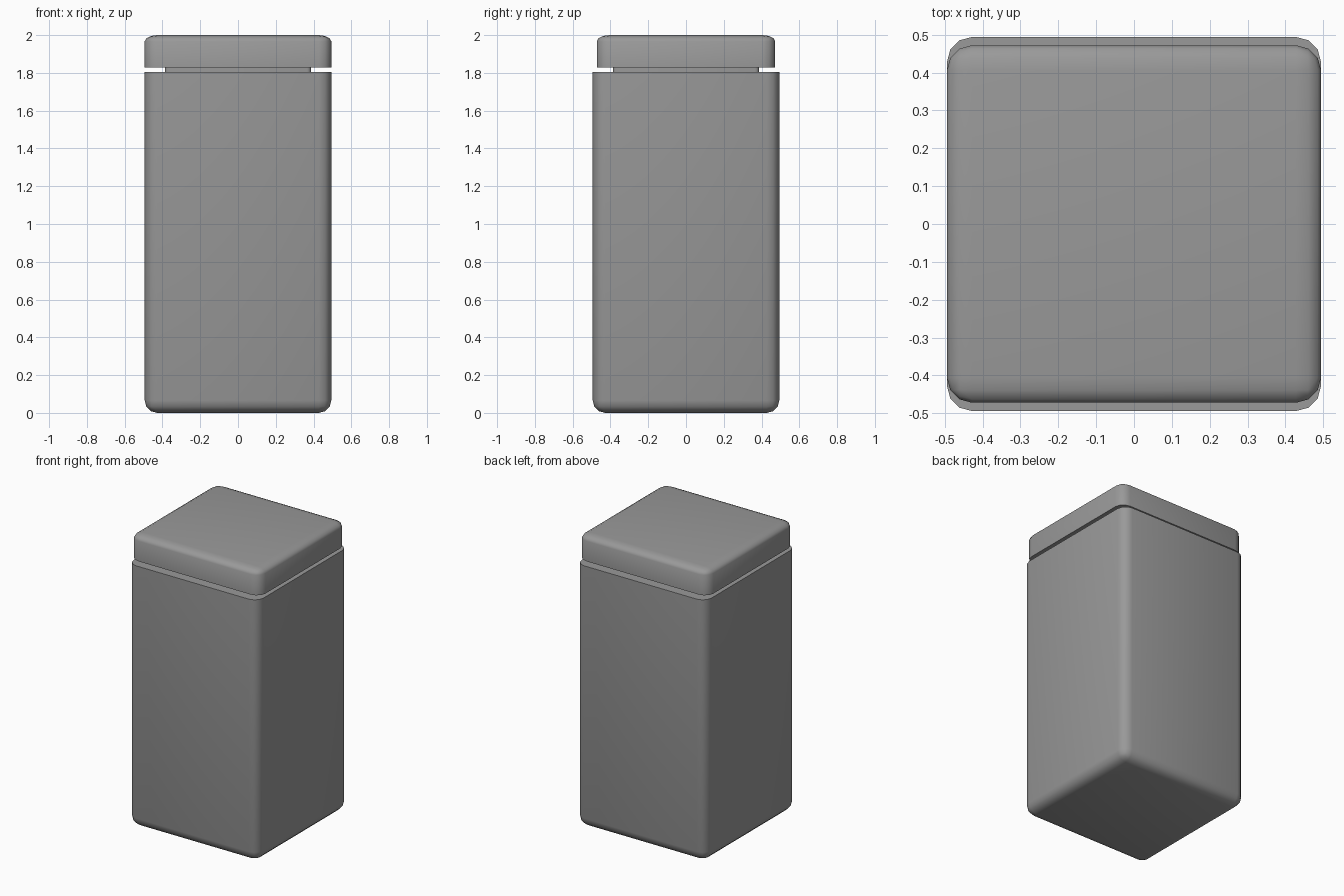
import bpy, bmesh

if "Cube" in bpy.data.objects:
    bpy.data.objects.remove(bpy.data.objects["Cube"])

# Dark grey finish shared by all parts
grey = bpy.data.materials.new("dark_grey")
grey.diffuse_color = (0.32, 0.32, 0.32, 1)
grey.use_nodes = True
grey.node_tree.nodes["Principled BSDF"].inputs["Base Color"].default_value = grey.diffuse_color


def rounded_box(name, half_x, half_y, z0, z1, radius, z_radius=None, round_end=None):
    """Box with rounded upright edges; round_end -1 / 1 also rounds the bottom / top rim."""
    squash = (z_radius or radius) / radius
    height = (z1 - z0) / squash
    bm = bmesh.new()
    bmesh.ops.create_cube(bm, size=1)
    bmesh.ops.scale(bm, verts=bm.verts, vec=(half_x * 2, half_y * 2, height))
    edges = []
    for e in bm.edges:
        za, zb = (v.co.z for v in e.verts)
        if za * zb < 0 or (round_end and za * round_end > 0):
            edges.append(e)
    bmesh.ops.bevel(bm, geom=edges, offset=radius, offset_type='OFFSET',
                    segments=3, profile=0.5, affect='EDGES')
    for v in bm.verts:
        v.co.z = v.co.z * squash + (z0 + z1) / 2
    bmesh.ops.recalc_face_normals(bm, faces=bm.faces)
    mesh = bpy.data.meshes.new(name)
    bm.to_mesh(mesh)
    bm.free()
    mesh.materials.append(grey)
    obj = bpy.data.objects.new(name, mesh)
    bpy.context.collection.objects.link(obj)
    bpy.ops.object.select_all(action='DESELECT')
    obj.select_set(True)
    bpy.context.view_layer.objects.active = obj
    bpy.ops.object.shade_smooth_by_angle(angle=0.9)
    return obj


# Tall container with rounded base and flat, sharp upper rim
rounded_box("container_body", 0.494, 0.494, 0.0, 1.805, 0.066, round_end=-1)
# Recessed neck showing in the gap
rounded_box("neck", 0.386, 0.386, 1.79, 1.84, 0.02)
# Lid, slightly narrower front to back, softly rounded on top
rounded_box("lid", 0.494, 0.472, 1.828, 2.0, 0.066, z_radius=0.033, round_end=1)
